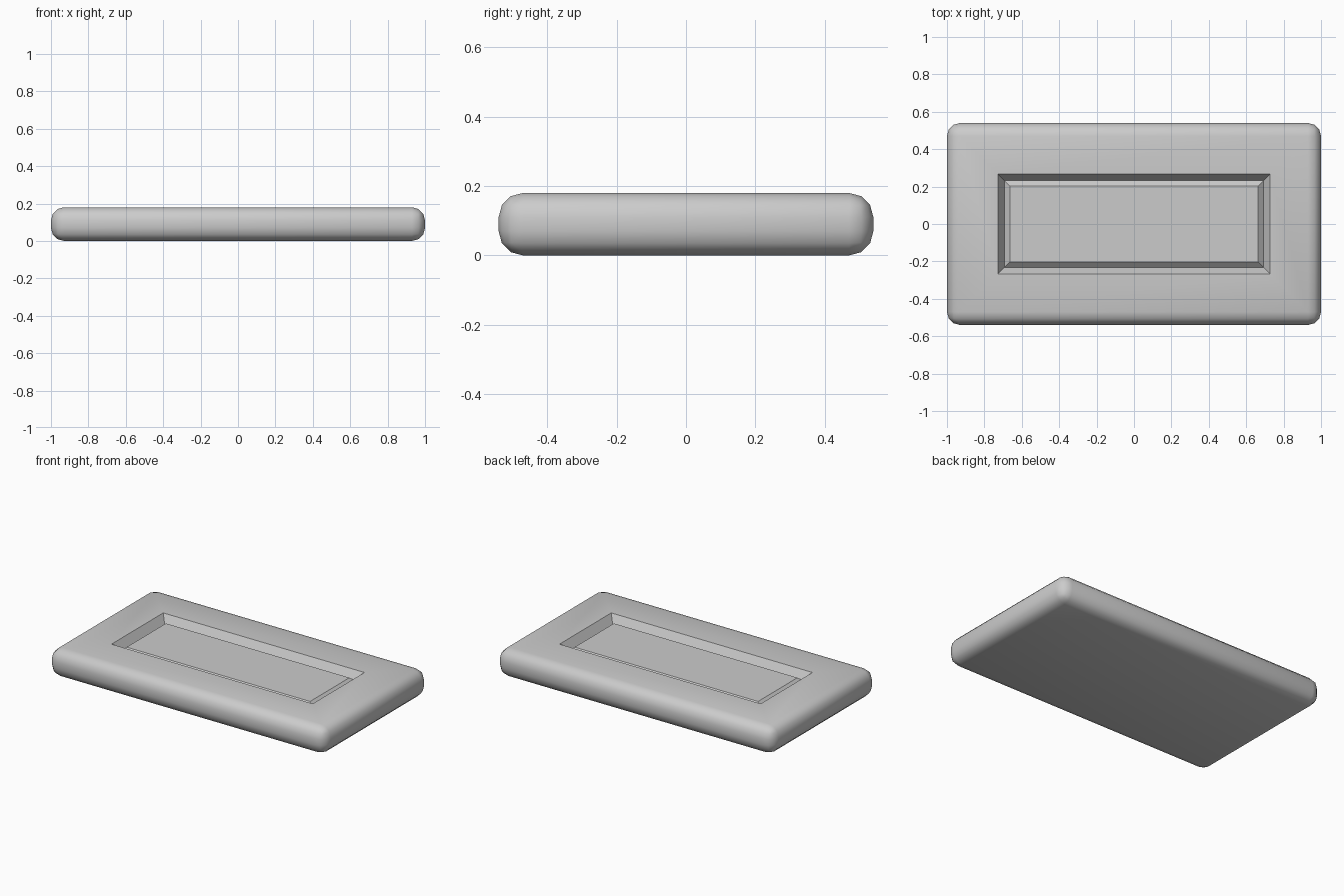
import bpy
import bmesh
from mathutils import Vector, Matrix

if "Cube" in bpy.data.objects:
    bpy.data.objects.remove(bpy.data.objects["Cube"])

# Slab with rounded edges
bm = bmesh.new()
bmesh.ops.create_cube(bm, size=1.0, matrix=Matrix.Translation((0, 0, 0.09)) @ Matrix.Diagonal((2.0, 1.08, 0.18, 1)))
bmesh.ops.bevel(bm, geom=bm.edges[:], offset=0.07, offset_type='OFFSET',
                segments=3, profile=0.5, affect='EDGES')
bm.normal_update()

# Top face: flat border, groove going down, then slope up to the sunken panel
top = max((f for f in bm.faces if f.normal.z > 0.99), key=lambda f: f.calc_area())
for width, depth in ((0.203, 0.0), (0.034, -0.055), (0.03, 0.028)):
    bmesh.ops.inset_region(bm, faces=[top], thickness=width, use_even_offset=True)
    for v in top.verts:
        v.co += Vector((0, 0, depth))
bm.normal_update()

mesh = bpy.data.meshes.new("panelled_slab")
bm.to_mesh(mesh)
bm.free()
slab = bpy.data.objects.new("panelled_slab", mesh)
bpy.context.collection.objects.link(slab)

# Smooth rounded rim, crisp groove
bpy.context.view_layer.objects.active = slab
slab.select_set(True)
bpy.ops.object.shade_smooth_by_angle(angle=0.7)
